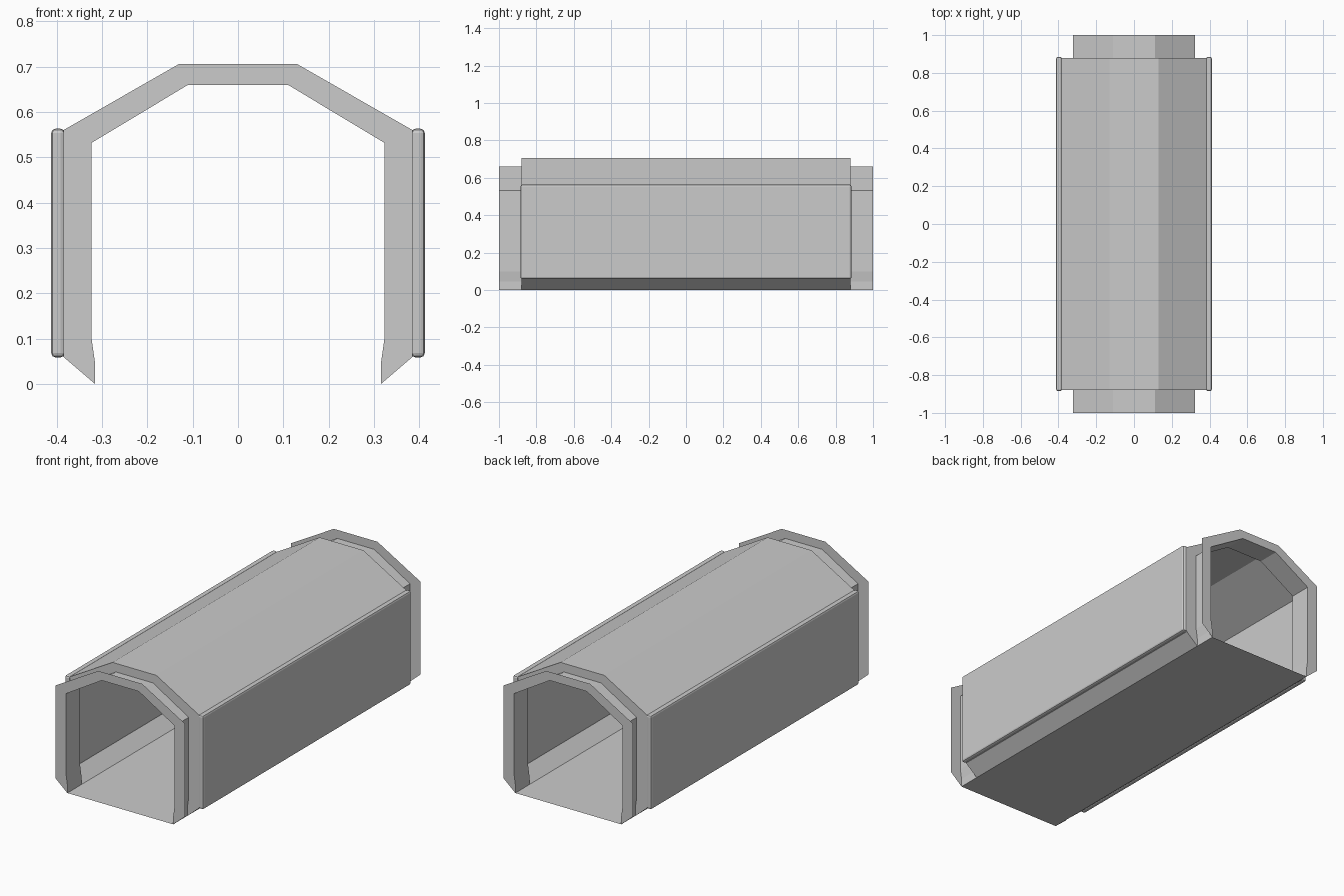
import bpy, bmesh

if "Cube" in bpy.data.objects:
    bpy.data.objects.remove(bpy.data.objects["Cube"])

# half cross-sections (x, z), foot to ridge
OUTER = [(0.315, 0.0), (0.385, 0.06), (0.385, 0.56), (0.13, 0.706)]
INNER = [(0.315, 0.0), (0.315, 0.045), (0.323, 0.10), (0.323, 0.532), (0.11, 0.66)]
END, STEP = 1.0, 0.88


def full(half):
    return half + [(-x, z) for x, z in reversed(half)]


def make(name, bm):
    mesh = bpy.data.meshes.new(name)
    bm.to_mesh(mesh)
    bm.free()
    obj = bpy.data.objects.new(name, mesh)
    bpy.context.collection.objects.link(obj)
    return obj


def sheet(bm, profile, y0, y1):
    a = [bm.verts.new((x, y0, z)) for x, z in profile]
    b = [bm.verts.new((x, y1, z)) for x, z in profile]
    for i in range(len(a) - 1):
        bm.faces.new((a[i], a[i + 1], b[i + 1], b[i]))


def ring(bm, y):
    # flat arch between the inner and outer outlines, one half per side plus crown
    def face(pts):
        bm.faces.new([bm.verts.new((x, y, z)) for x, z in pts])
    for s in (1, -1):
        o = [(s * x, z) for x, z in OUTER]
        i = [(s * x, z) for x, z in INNER]
        face([o[0], o[1], i[2], i[1]])
        face([o[1], o[2], i[3], i[2]])
        face([o[2], o[3], i[4], i[3]])
    face([OUTER[3], INNER[4], (-INNER[4][0], INNER[4][1]), (-OUTER[3][0], OUTER[3][1])])


# outer shell
bm = bmesh.new()
sheet(bm, full(OUTER), -STEP, STEP)
make("tunnel_shell", bm)

# floor
bm = bmesh.new()
sheet(bm, [(-0.315, 0), (0.315, 0)], -END, END)
make("floor", bm)

# channel-shaped end frames: two flat arches joined by the inner lining
for name, s in (("front_frame", -1), ("back_frame", 1)):
    bm = bmesh.new()
    sheet(bm, full(INNER), s * STEP, s * END)
    ring(bm, s * STEP)
    ring(bm, s * END)
    bmesh.ops.remove_doubles(bm, verts=bm.verts[:], dist=1e-4)
    make(name, bm)

# side panels with softened edges
for name, s in (("right_panel", 1), ("left_panel", -1)):
    bm = bmesh.new()
    bmesh.ops.create_cube(bm, size=1)
    for v in bm.verts:
        v.co = (s * 0.397 + v.co.x * 0.03, v.co.y * 1.77, 0.311 + v.co.z * 0.505)
    panel = make(name, bm)
    bevel = panel.modifiers.new("soft_edge", 'BEVEL')
    bevel.width = 0.01
    bevel.segments = 2
